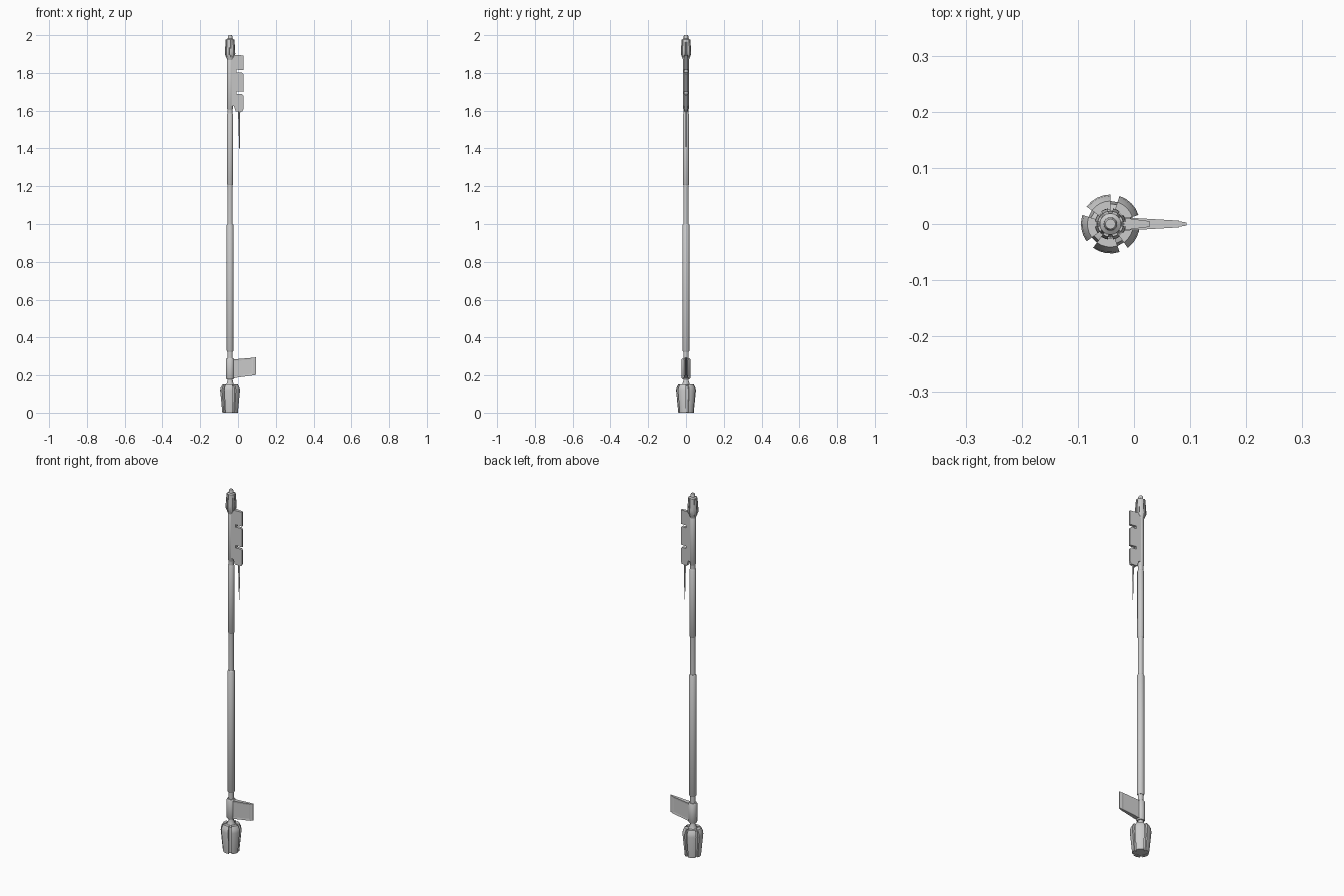
import bpy, bmesh
from math import sin, cos, radians, tau

if "Cube" in bpy.data.objects:
    bpy.data.objects.remove(bpy.data.objects["Cube"])

CX = -0.042  # staff axis


def finish(name, bm, smooth=True):
    bmesh.ops.recalc_face_normals(bm, faces=bm.faces)
    me = bpy.data.meshes.new(name)
    bm.to_mesh(me)
    bm.free()
    ob = bpy.data.objects.new(name, me)
    bpy.context.collection.objects.link(ob)
    if smooth:
        bpy.ops.object.select_all(action='DESELECT')
        ob.select_set(True)
        bpy.context.view_layer.objects.active = ob
        bpy.ops.object.shade_smooth_by_angle(angle=radians(32))
    return ob


def lathe(name, profile, n=16):
    """Capped turned part from (radius, z) points."""
    bm = bmesh.new()
    rings = [[bm.verts.new((CX + r * cos(tau * i / n), r * sin(tau * i / n), z))
              for i in range(n)] for r, z in profile]
    for a, b in zip(rings, rings[1:]):
        for i in range(n):
            j = (i + 1) % n
            bm.faces.new((a[i], a[j], b[j], b[i]))
    bm.faces.new(rings[0])
    bm.faces.new(rings[-1])
    return finish(name, bm)


def sectors(name, profile, count, start, width, steps=4):
    """Repeated wedge segments: a closed (radius, z) section swept part way round."""
    bm = bmesh.new()
    for k in range(count):
        mid = start + 360 * k / count
        secs = []
        for s in range(steps + 1):
            a = radians(mid + width * (s / steps - 0.5))
            secs.append([bm.verts.new((CX + r * cos(a), r * sin(a), z)) for r, z in profile])
        n = len(profile)
        for a, b in zip(secs, secs[1:]):
            for i in range(n):
                j = (i + 1) % n
                bm.faces.new((a[i], a[j], b[j], b[i]))
        bm.faces.new(secs[0])
        bm.faces.new(secs[-1])
    return finish(name, bm)


def plate(name, pts, x0, h0, x1, h1, panel=0):
    """Flat outline in xz whose half thickness runs from h0 at x0 to h1 at x1."""
    bm = bmesh.new()
    half = lambda x: h0 + (h1 - h0) * (x - x0) / (x1 - x0)
    sides = [[bm.verts.new((x, s * half(x), z)) for x, z in pts] for s in (-1, 1)]
    caps = [bm.faces.new(v) for v in sides]
    for i in range(len(pts)):
        j = (i + 1) % len(pts)
        bm.faces.new((sides[0][i], sides[0][j], sides[1][j], sides[1][i]))
    bmesh.ops.recalc_face_normals(bm, faces=bm.faces)
    if panel:
        bmesh.ops.inset_individual(bm, faces=caps, thickness=panel, depth=-0.0015)
    return finish(name, bm, False)


def grip(name, r, z0, z1, b=0.006):
    return lathe(name, [(r - b * 0.6, z0), (r, z0 + b), (r, z1 - b), (r - b * 0.6, z1)])


# Foot: tapered core with five surrounding petals
lathe("foot_core", [(0.034, 0.002), (0.041, 0.11), (0.036, 0.145), (0.02, 0.15)], 20)
sectors("foot_petals", [(0.025, 0), (0.041, 0), (0.0525, 0.118), (0.050, 0.135),
                        (0.041, 0.152), (0.025, 0.152)], 5, 45, 54)

# Pole: thin inner rod with thicker sleeves
lathe("inner_rod", [(0.0135, 0.14), (0.0135, 1.88)])
lathe("foot_neck", [(0.022, 0.148), (0.015, 0.165), (0.0135, 0.18)])
grip("fin_collar", 0.0225, 0.18, 0.29)
grip("lower_grip", 0.0185, 0.325, 1.0)
grip("upper_grip", 0.0165, 1.205, 1.585)
grip("blade_sleeve", 0.0158, 1.605, 1.89)

# Lower fin: recessed panel body plus thin outer edge
plate("fin_body", [(-0.03, 0.185), (0.08, 0.2), (0.08, 0.293), (-0.03, 0.284)],
      -0.03, 0.0125, 0.08, 0.006, 0.013)
plate("fin_edge", [(0.08, 0.2), (0.094, 0.203), (0.094, 0.295), (0.08, 0.293)],
      0.08, 0.005, 0.094, 0.0025)

# Upper blade with two hooked notches on its outer edge
outline = [(-0.034, 1.895), (0.028, 1.893)]
for z in (1.815, 1.7):
    outline += [(0.028, z), (-0.008, z + 0.002), (-0.008, z - 0.012),
                (0.02, z - 0.012), (0.028, z - 0.02)]
outline += [(0.028, 1.607), (0.022, 1.595), (-0.012, 1.595), (-0.022, 1.625), (-0.034, 1.625)]
plate("upper_blade", outline, -0.034, 0.013, 0.028, 0.005)

# Spike hanging from the blade
bm = bmesh.new()
top = [bm.verts.new((0.006 + dx, dy, 1.6)) for dx, dy in
       ((-0.006, 0), (0, -0.004), (0.006, 0), (0, 0.004))]
tip = [bm.verts.new((0.008 + (v.co.x - 0.006) * 0.35, v.co.y * 0.3, 1.4)) for v in top]
for i in range(4):
    j = (i + 1) % 4
    bm.faces.new((top[i], top[j], tip[j], tip[i]))
bm.faces.new(top)
bm.faces.new(tip)
finish("blade_spike", bm, False)

# Head: flared core, ring of ribs and stub tip
lathe("head_core", [(0.0158, 1.868), (0.024, 1.9), (0.022, 1.935), (0.019, 1.978), (0.012, 1.983)])
sectors("head_ribs", [(0.014, 1.875), (0.018, 1.875), (0.028, 1.9), (0.0275, 1.918),
                      (0.023, 1.978), (0.014, 1.978)], 8, 22.5, 26, 2)
lathe("head_tip", [(0.012, 1.975), (0.012, 1.994), (0.009, 2.0)], 12)
